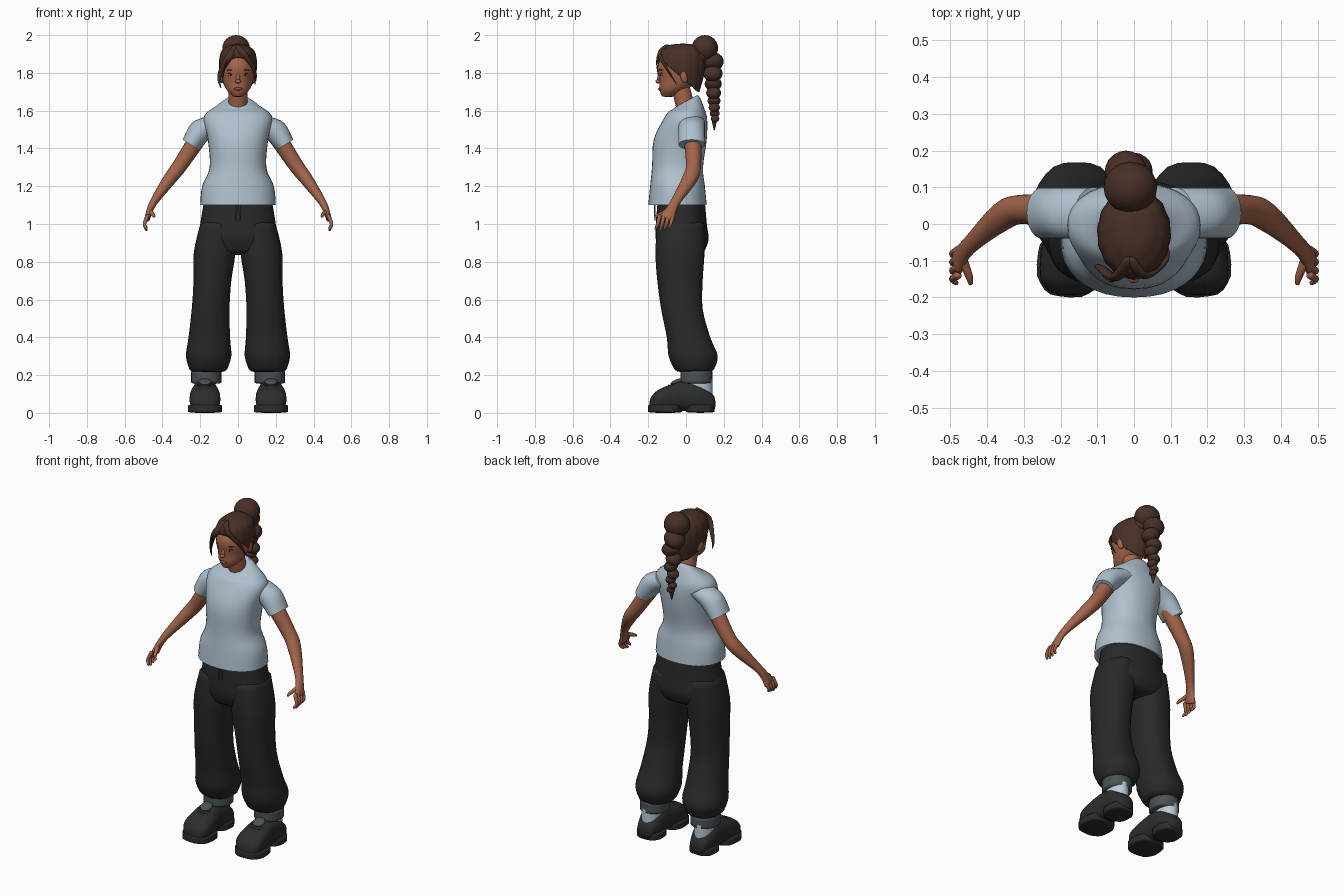
import bpy, bmesh, math
from mathutils import Vector, Matrix, Euler

default_cube = bpy.data.objects.get("Cube")
if default_cube:
    bpy.data.objects.remove(default_cube)

RIGHT, BACK, UP = Vector((1, 0, 0)), Vector((0, 1, 0)), Vector((0, 0, 1))


def material(name, red, green, blue):
    mat = bpy.data.materials.new(name)
    mat.use_nodes = True
    mat.diffuse_color = (red, green, blue, 1)
    shader = mat.node_tree.nodes["Principled BSDF"]
    shader.inputs["Base Color"].default_value = mat.diffuse_color
    return mat


skin = material("brown skin", .37, .13, .07)
lip_colour = material("lip brown", .25, .07, .05)
hair = material("dark brown hair", .065, .03, .02)
shirt = material("pale blue cotton", .43, .53, .62)
trousers = material("black fabric", .022, .022, .022)
knit = material("grey knit", .07, .085, .09)
leather = material("black leather", .025, .026, .026)
sock_colour = material("pale sock", .5, .6, .7)
eye_white = material("eye white", .5, .4, .4)
iris_colour = material("dark iris", .02, .01, .01)


def finish(bm, name, mat, mirror=False, shell=0):
    """Turn a bmesh into a smooth object, with flat end caps."""
    bmesh.ops.recalc_face_normals(bm, faces=bm.faces)
    for face in bm.faces:
        face.smooth = len(face.verts) < 8
    mesh = bpy.data.meshes.new(name)
    bm.to_mesh(mesh)
    bm.free()
    mesh.materials.append(mat)
    part = bpy.data.objects.new(name, mesh)
    bpy.context.collection.objects.link(part)
    if mirror:
        part.modifiers.new("Mirror", "MIRROR").use_mirror_merge = False
    if shell:
        part.modifiers.new("Shell", "SOLIDIFY").thickness = shell


def spline(rows, steps=4):
    """Pass a smooth curve through the rows."""
    rows = [Vector(row) for row in rows]
    rows = [rows[0]] + rows + [rows[-1]]
    result = []
    for a, b, c, d in zip(rows, rows[1:], rows[2:], rows[3:]):
        for step in range(steps):
            t = step / steps
            slope_in, slope_out = (c - a) / 2, (d - b) / 2
            bend = (c - b) * 3 - slope_in * 2 - slope_out
            twist = (b - c) * 2 + slope_in + slope_out
            result.append(b + slope_in * t + bend * t * t + twist * t ** 3)
    return result + [rows[-1]]


def dome(end, inner, amount):
    """Rounded closing rings beyond an end ring."""
    outward = (end.xyz - inner.xyz).normalized() * min(end[3], end[4]) * amount
    rings = []
    for angle in map(math.radians, (30, 60, 80)):
        centre = end.xyz + outward * math.sin(angle)
        rings.append(Vector((*centre, *(Vector(end[3:]) * math.cos(angle)))))
    return rings


def loft(name, rows, mat, axis=None, side=BACK, sides=24, power=2, ribs=0,
         rounded=0, shape=None, cut=None, **options):
    """Skin rings given as x, y, z, half width, half depth."""
    rows = spline(rows)
    if rounded:
        start = dome(rows[0], rows[1], rounded)
        rows = start[::-1] + rows + dome(rows[-1], rows[-2], rounded)
    bm = bmesh.new()
    rings = []
    for i, row in enumerate(rows):
        after, before = rows[min(i + 1, len(rows) - 1)], rows[max(i - 1, 0)]
        along = axis or (after.xyz - before.xyz).normalized()
        across = along.cross(side).normalized()
        deep = across.cross(along)
        ring = []
        for k in range(sides):
            angle = math.tau * k / sides
            c, s = (math.copysign(abs(w) ** (2 / power), w)
                    for w in (math.cos(angle), math.sin(angle)))
            swell = 1 + .015 * math.sin(ribs * angle)
            point = row.xyz + (across * row[3] * c + deep * row[4] * s) * swell
            ring.append(bm.verts.new(shape(point) if shape else point))
        rings.append(ring)
    for low, high in zip(rings, rings[1:]):
        for k in range(sides):
            bm.faces.new((low[k - 1], low[k], high[k], high[k - 1]))
    bm.faces.new(rings[0])
    bm.faces.new(rings[-1])
    if cut:
        bmesh.ops.bisect_plane(bm, geom=bm.verts[:] + bm.edges[:] + bm.faces[:],
                               plane_co=cut[0], plane_no=cut[1], clear_inner=True)
    finish(bm, name, mat, **options)


def stack(name, rows, mat, x=lambda z: 0, **options):
    """Upright loft from rows of height, half width, front and back."""
    loft(name, [(x(z), (front + back) / 2, z, width, (back - front) / 2)
                for z, width, front, back in rows], mat, axis=UP, **options)


def tube(name, points, mat, start, end, flatness=1, **options):
    """Tapered tube along a few points."""
    last = len(points) - 1
    radii = [start + (end - start) * i / last for i in range(last + 1)]
    loft(name, [(*point, radius, radius * flatness) for point, radius in zip(points, radii)],
         mat, sides=10, rounded=1, **options)


def ball(name, centre, size, mat, turn=(0, 0, 0), **options):
    bm = bmesh.new()
    bmesh.ops.create_uvsphere(bm, u_segments=20, v_segments=12, radius=1)
    bm.transform(Matrix.LocRotScale(Vector(centre), Euler(turn), Vector(size)))
    finish(bm, name, mat, **options)


def neckline(point):
    """Tilt the collar down towards the front."""
    point.z += point.y * min(max(point.z - 1.6, 0) * 11, .6)
    return point


# Shirt
stack("shirt_body", [
    (1.1, .2, -.2, .11), (1.2, .19, -.19, .1), (1.3, .15, -.18, .09),
    (1.45, .16, -.17, .11), (1.57, .18, -.11, .11), (1.63, .1, -.07, .08),
    (1.65, .06, -.06, .06)], shirt, sides=36, power=2.2, shape=neckline)
loft("sleeve", [(.11, .03, 1.54, .06, .07), (.19, .03, 1.5, .065, .07),
                (.25, .03, 1.42, .05, .07)],
     shirt, axis=Vector((.5, 0, -.8)).normalized(), mirror=True)

# Arms and hands
loft("arm", [(.17, .03, 1.52, .05, .05), (.3, .04, 1.32, .04, .04),
             (.36, .02, 1.24, .035, .04), (.45, -.06, 1.11, .02, .025),
             (.48, -.1, 1.03, .015, .04)],
     skin, rounded=.5, mirror=True)
for i, finger in enumerate(("index", "middle", "ring", "little")):
    y = i * .023 - .14
    tip = .97 + .006 * abs(i - 1)
    tube(finger + "_finger", [(.48, y, 1.04), (.495, y - .01, 1), (.485, y - .02, tip)],
         skin, .011, .007, mirror=True)
tube("thumb", [(.47, -.09, 1.07), (.45, -.14, 1.05), (.445, -.16, 1.04)],
     skin, .014, .007, side=UP, mirror=True)

# Trousers with baggy legs gathered at the ankle
stack("trouser_seat", [(1.12, .18, -.15, .1), (1, .2, -.16, .11),
                       (.92, .21, -.16, .12), (.86, .17, -.14, .1)],
      trousers, power=2.2, rounded=.2)
stack("trouser_leg", [
    (1, .09, -.15, .1), (.85, .11, -.16, .1), (.7, .1, -.15, .09),
    (.55, .1, -.13, .09), (.4, .11, -.1, .13), (.3, .12, -.09, .17),
    (.23, .1, -.06, .15)], trousers, x=lambda z: .16 - .05 * z * z,
    power=2.2, ribs=7, rounded=.2, mirror=True)
tube("drawstring", [(.01, -.165, 1.1), (.01, -.165, 1.02)], knit, .004, .003, mirror=True)

# Cuffs, socks and chunky shoes
foot_x = .175
stack("ankle_cuff", [(.22, .08, -.03, .14), (.16, .08, -.03, .14)], knit,
      x=lambda z: foot_x - .007, rounded=.1, mirror=True)
stack("sock", [(.18, .055, -.01, .14), (.08, .055, -.01, .14)], sock_colour,
      x=lambda z: foot_x, mirror=True)
upper = [(.14, .05, .09), (.08, .07, .14), (0, .07, .16), (-.08, .08, .14),
         (-.15, .08, .11), (-.18, .06, .08)]
loft("shoe_upper", [(foot_x, y, .01 + height / 2, width, height / 2)
                    for y, width, height in upper],
     leather, axis=-BACK, side=UP, power=2.6, rounded=.4, mirror=True)
for part, width, front, back in (("toe", .09, -.2, -.02), ("heel", .075, 0, .15)):
    stack(part + "_sole", [(.005, width, front, back), (.04, width, front, back)],
          leather, x=lambda z: foot_x, power=2.6, ribs=8, rounded=.06, mirror=True)
ball("shoe_tongue", (foot_x, -.05, .165), (.035, .035, .012), knit, (.4, 0, 0), mirror=True)
for i in range(3):
    ball("shoe_lace", (foot_x, -.07 - i * .02, .15 - i * .01), (.04, .007, .01),
         leather, mirror=True)

# Neck and head
tube("neck", [(0, .01, 1.57), (0, -.01, 1.65), (0, -.03, 1.73)], skin, .053, .05)
stack("head", [(1.68, .03, -.13, -.05), (1.71, .06, -.14, 0), (1.76, .08, -.14, .06),
               (1.84, .09, -.15, .08), (1.91, .06, -.11, .05)],
      skin, sides=32, rounded=.3)

# Face
ball("ear", (.087, -.01, 1.78), (.012, .02, .034), skin, (.2, 0, .3), mirror=True)
ball("nose_bridge", (0, -.14, 1.775), (.011, .012, .03), skin, (-.2, 0, 0))
ball("nose_tip", (0, -.148, 1.755), (.015, .013, .011), skin)
ball("lips", (0, -.138, 1.715), (.023, .01, .008), lip_colour)
eye_x, eye_z = .037, 1.79
for part, y, z, size, mat in (
        ("eye", -.12, eye_z, (.017, .016, .007), eye_white),
        ("iris", -.13, eye_z, (.006, .008, .006), iris_colour),
        ("eyelid", -.12, eye_z + .007, (.018, .017, .003), iris_colour),
        ("eyebrow", -.13, eye_z + .025, (.022, .012, .004), hair)):
    ball(part, (eye_x, y, z), size, mat, (0, 0, .3), mirror=True)

# Swept-back hair, trimmed along a sloping hairline
stack("hair_cap", [(1.7, .07, -.09, .07), (1.77, .09, -.13, .09), (1.84, .1, -.15, .1),
                   (1.91, .09, -.14, .09), (1.94, .06, -.1, .06)],
      hair, sides=64, ribs=16, rounded=.25, shell=.008,
      cut=(UP * 1.755, (UP + BACK * .85).normalized()))
parting = (-.01, -.1, 1.93)
tube("right_fringe_lock", [parting, (-.05, -.145, 1.88), (-.09, -.12, 1.81),
                           (-.1, -.115, 1.76), (-.09, -.12, 1.72)],
     hair, .025, .002, flatness=.6)
tube("left_fringe_lock", [parting, (.03, -.14, 1.9), (.085, -.1, 1.82), (.09, -.05, 1.74)],
     hair, .025, .002, flatness=.6)
tube("loose_strand", [(-.02, -.13, 1.91), (-.06, -.155, 1.86), (-.085, -.14, 1.75)],
     hair, .006, .002)

# Bun and braid, each lobe smaller and leaning the opposite way
ball("bun", (-.01, .1, 1.93), (.073, .07, .07), hair)
ball("bun_base", (0, .07, 1.89), (.055, .05, .05), hair)
lobe_z, lobe = 1.86, .06
for i in range(8):
    lean = 1 if i % 2 else -1
    ball("braid_lobe", (lean * lobe * .2 - .01, .14 + i * .002, lobe_z),
         (lobe, lobe, lobe * .8), hair, (0, lean * .4, 0))
    lobe_z -= lobe * 1.05
    lobe *= .87
tube("braid_tip", [(-.01, .15, 1.56), (-.01, .15, 1.5)], hair, .018, .004)
